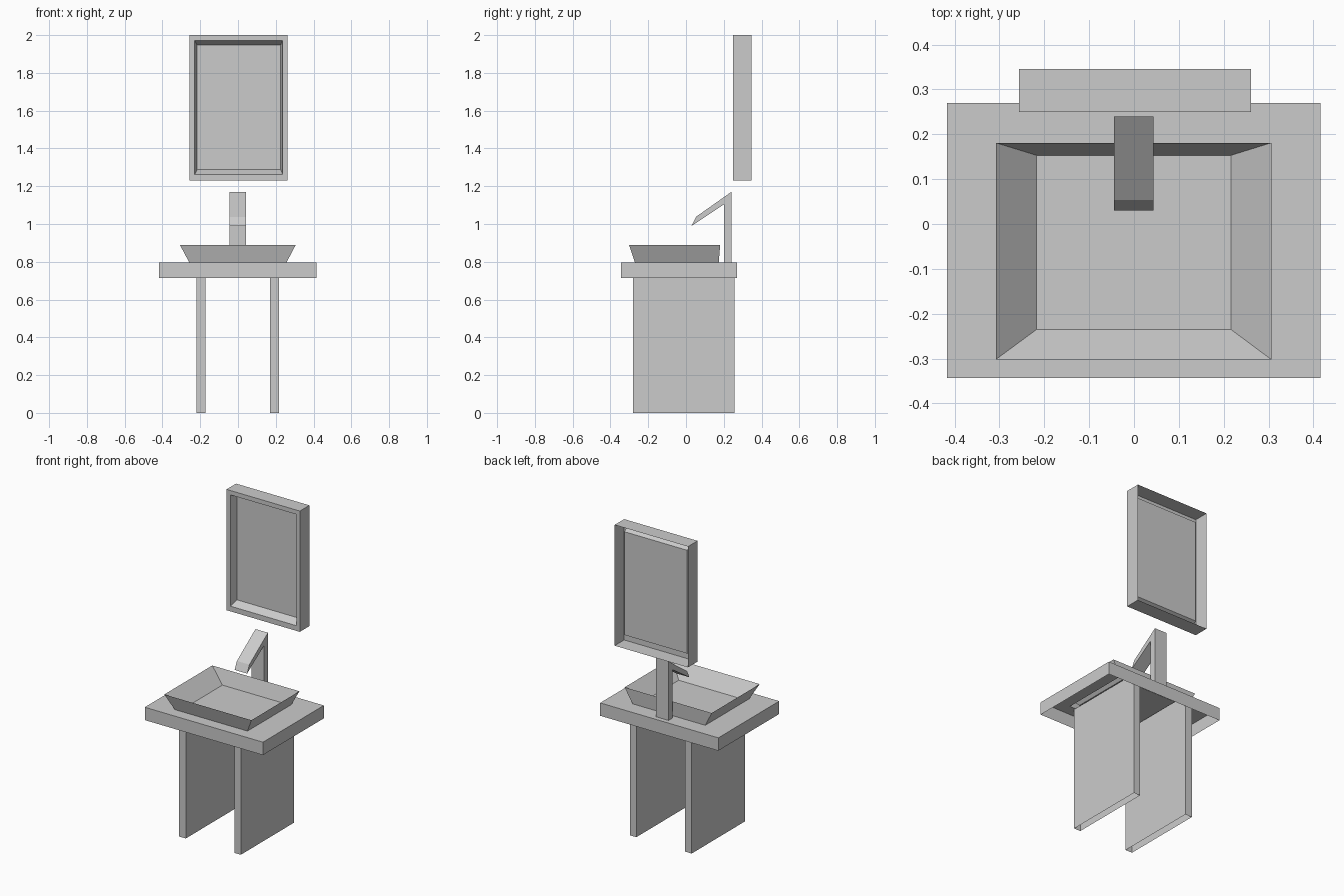
import bpy, bmesh

if "Cube" in bpy.data.objects:
    bpy.data.objects.remove(bpy.data.objects["Cube"])


def finish(name, bm):
    me = bpy.data.meshes.new(name)
    bm.to_mesh(me)
    bm.free()
    ob = bpy.data.objects.new(name, me)
    bpy.context.collection.objects.link(ob)
    return ob


def loft(name, rings, cap_start=False, cap_end=False):
    """Skin a chain of closed rings, optionally capping the ends."""
    bm = bmesh.new()
    loops = [[bm.verts.new(p) for p in r] for r in rings]
    n = len(loops[0])
    for a, b in zip(loops, loops[1:]):
        for i in range(n):
            j = (i + 1) % n
            bm.faces.new((a[i], a[j], b[j], b[i]))
    if cap_start:
        bm.faces.new(loops[0][::-1])
    if cap_end:
        bm.faces.new(loops[-1])
    return finish(name, bm)


def flat(x0, x1, y0, y1, z):
    return [(x0, y0, z), (x1, y0, z), (x1, y1, z), (x0, y1, z)]


def upright(x0, x1, z0, z1, y):
    return [(x0, y, z0), (x1, y, z0), (x1, y, z1), (x0, y, z1)]


# side panels, hollow and open at the ends, reaching up into the counter
for side, x0, x1 in (("left", -0.22, -0.172), ("right", 0.17, 0.216)):
    loft(side + "_leg_panel", [flat(x0, x1, -0.28, 0.257, z) for z in (0, 0.794)])

# counter: skirt and top with an opening for the basin, open underneath
foot = (-0.257, 0.256, -0.27, 0.173)
loft("counter", [flat(-0.417, 0.416, -0.343, 0.27, 0.713),
                 flat(-0.417, 0.416, -0.343, 0.27, 0.795),
                 flat(*foot, 0.795)])

# basin: flared outside, knife-edge rim, sloped inside and floor
loft("basin", [flat(*foot, 0.795),
               flat(-0.308, 0.306, -0.302, 0.181, 0.89),
               flat(-0.217, 0.216, -0.235, 0.153, 0.80)], cap_end=True)

# faucet: bent side profile extruded across x
profile = [(0.20, 0.795), (0.24, 0.795), (0.24, 1.17),
           (0.053, 1.038), (0.03, 0.99), (0.20, 1.103)]
loft("faucet", [[(x, y, z) for y, z in profile] for x in (0.043, -0.045)],
     cap_start=True, cap_end=True)

# mirror: outer shell open at the back, front rim, sloped reveal, recessed glass
loft("mirror", [upright(-0.256, 0.261, 1.23, 2.0, 0.346),
                upright(-0.256, 0.261, 1.23, 2.0, 0.25),
                upright(-0.229, 0.236, 1.263, 1.972, 0.25),
                upright(-0.216, 0.226, 1.289, 1.947, 0.297)], cap_end=True)
